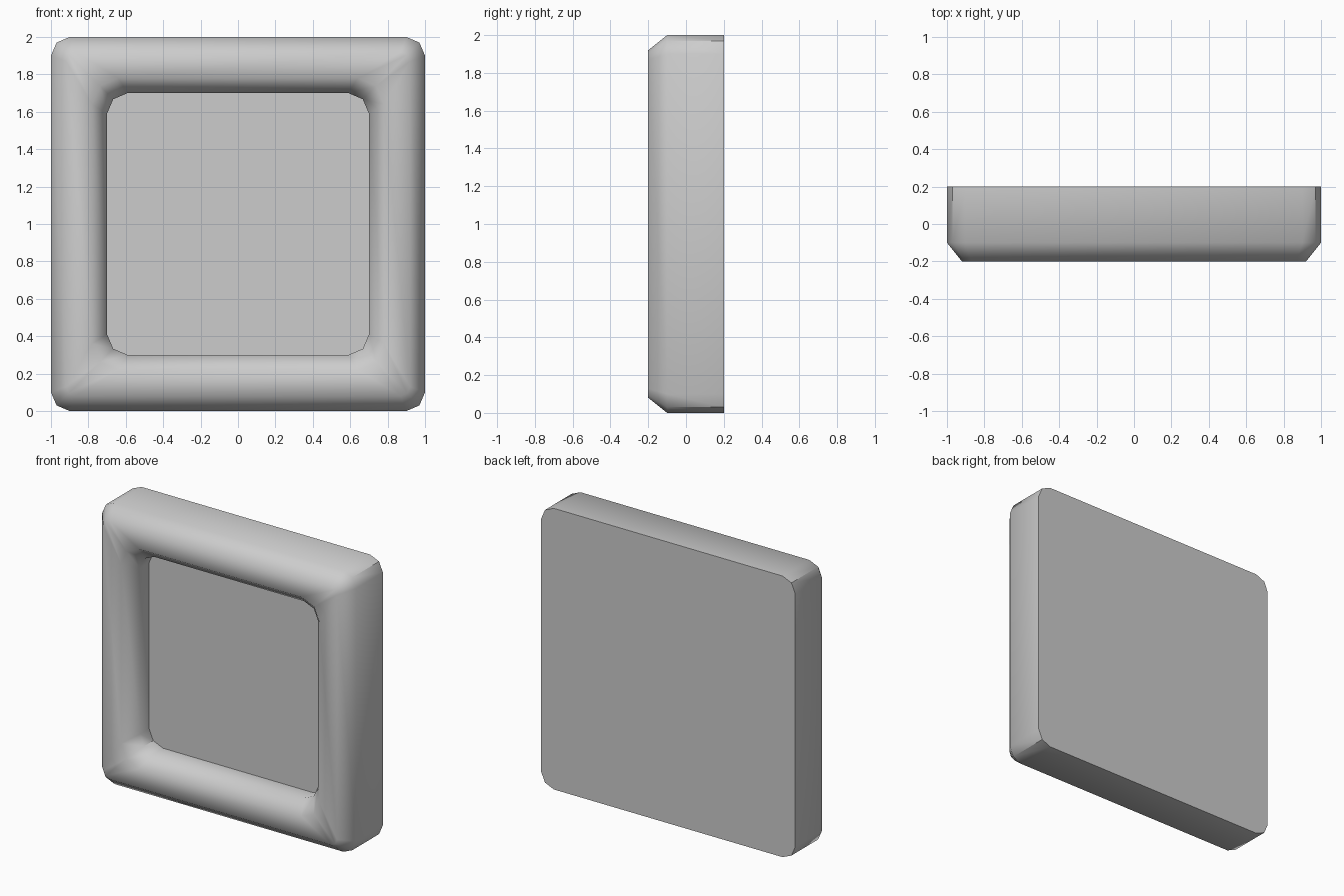
import bpy
import bmesh

cube = bpy.data.objects.get("Cube")
if cube:
    bpy.data.objects.remove(cube, do_unlink=True)

GREY = (0.604, 0.604, 0.604, 1)
material = bpy.data.materials.new("plain grey")
material.use_nodes = True
material.diffuse_color = GREY
material.node_tree.nodes["Principled BSDF"].inputs["Base Color"].default_value = GREY


def ring(bm, half, depth, cut):
    """Square loop around the centre with two-facet rounded corners."""
    mid = half - 0.3 * cut
    corner = [(half, half - cut), (mid, mid), (half - cut, half)]
    verts = []
    for _ in range(4):
        verts += [bm.verts.new((x, depth, z + 1)) for x, z in corner]
        corner = [(-z, x) for x, z in corner]
    return verts


def add_object(name, bm):
    bmesh.ops.recalc_face_normals(bm, faces=bm.faces)
    mesh = bpy.data.meshes.new(name)
    bm.to_mesh(mesh)
    bm.free()
    mesh.materials.append(material)
    obj = bpy.data.objects.new(name, mesh)
    bpy.context.collection.objects.link(obj)


# Frame cross-section from the back rim, over the front, into the recess:
# half size, depth, corner cut
PROFILE = [(1, 0.2, 0.1), (1, -0.1, 0.1), (0.92, -0.2, 0.05),
           (0.78, -0.2, 0.14), (0.7, -0.1, 0.11), (0.7, 0, 0.11)]

bm = bmesh.new()
rings = [ring(bm, *p) for p in PROFILE]
for a, b in zip(rings, rings[1:]):
    for i in range(len(a)):
        j = (i + 1) % len(a)
        bm.faces.new((a[i], a[j], b[j], b[i])).smooth = True

# Flat back and recessed panel close the shell
caps = [bm.faces.new(rings[0]), bm.faces.new(rings[-1])]
for cap in caps:
    for edge in cap.edges:
        edge.smooth = False

# Crisp creases down the middle of each straight corner
for a, b in ((rings[0], rings[1]), (rings[-2], rings[-1])):
    for i in range(1, len(a), 3):
        bm.edges.get((a[i], b[i])).smooth = False

add_object("square_frame", bm)
